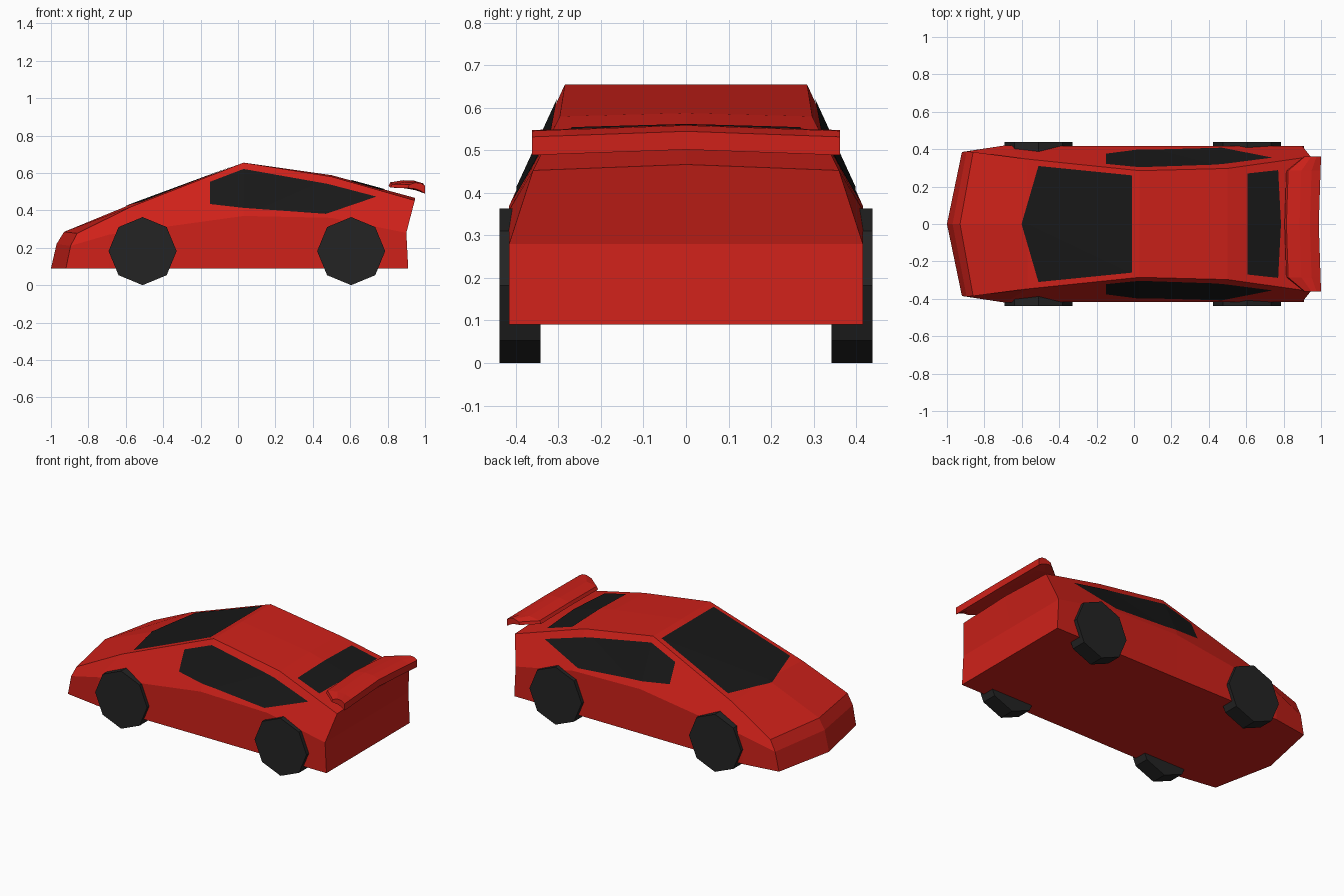
import bpy, bmesh, math
from mathutils import Vector

if "Cube" in bpy.data.objects:
    bpy.data.objects.remove(bpy.data.objects["Cube"])


def material(name, rgb):
    m = bpy.data.materials.new(name)
    m.diffuse_color = (*rgb, 1)
    m.use_nodes = True
    m.node_tree.nodes["Principled BSDF"].inputs["Base Color"].default_value = m.diffuse_color
    return m


RED = material("red_paint", (0.62, 0.015, 0.01))
GLASS = material("dark_glass", (0.009, 0.009, 0.009))
RUBBER = material("rubber", (0.017, 0.017, 0.017))


def finish(name, bm, mat):
    mesh = bpy.data.meshes.new(name)
    bm.to_mesh(mesh)
    bm.free()
    mesh.materials.append(mat)
    ob = bpy.data.objects.new(name, mesh)
    bpy.context.collection.objects.link(ob)
    return ob


# Body stations: sill, waist and shoulder points of one half
STATIONS = [
    [(-1.0, 0, .09), (-.97, 0, .22), (-.93, 0, .285)],
    [(-.92, .385, .09), (-.895, .388, .21), (-.86, .385, .277)],
    [(-.69, .42, .09), (-.69, .42, .27), (-.57, .347, .42)],
    [(.03, .416, .09), (.03, .416, .37), (.03, .285, .655)],
    [(.5, .416, .09), (.5, .416, .36), (.5, .297, .58)],
    [(.91, .416, .09), (.9, .416, .28), (.945, .36, .453)],
]
# Centre line of hood, roof and tail
CROWN = [(-.93, 0, .285), None, (-.57, 0, .433), (.03, 0, .655), (.5, 0, .588), (.945, 0, .467)]


def body_bmesh():
    bm = bmesh.new()
    for s in (1, -1):
        def face(*pts):
            bm.faces.new([bm.verts.new((x, y * s, z)) for x, y, z in pts])
        for a, b in zip(STATIONS, STATIONS[1:]):
            for k in (0, 1):
                face(a[k], b[k], b[k + 1], a[k + 1])
        # hood, then roof panels
        face(CROWN[0], STATIONS[1][2], STATIONS[2][2], CROWN[2])
        for i in (2, 3, 4):
            face(CROWN[i], STATIONS[i][2], STATIONS[i + 1][2], CROWN[i + 1])
        # tail and floor
        lo, mid, top = STATIONS[-1]
        tail_lo, tail_mid = (lo[0], 0, lo[2]), (mid[0], 0, mid[2])
        face(lo, mid, tail_mid, tail_lo)
        face(mid, top, CROWN[-1], tail_mid)
        face(*[st[0] for st in STATIONS], tail_lo)
    bmesh.ops.remove_doubles(bm, verts=bm.verts, dist=1e-4)
    bmesh.ops.recalc_face_normals(bm, faces=bm.faces)
    return bm


finish("body", body_bmesh(), RED)


def window(name, outline, axis):
    """Cut a convex outline, seen along an axis, out of a copy of the body skin."""
    bm = body_bmesh()
    bmesh.ops.triangulate(bm, faces=bm.faces)
    bm.normal_update()
    away = [f for f in bm.faces
            if (f.normal.z < .6 if axis == 2 else abs(f.normal.y) < .5)]
    bmesh.ops.delete(bm, geom=away, context='FACES')
    other = 3 - axis
    centre = sum((Vector(p) for p in outline), Vector((0, 0))) / len(outline)
    for p, q in zip(outline, outline[1:] + outline[:1]):
        p, q = Vector(p), Vector(q)
        n = Vector((q.y - p.y, p.x - q.x))
        if n.dot(centre - p) > 0:
            n = -n
        co, no = Vector((p.x, 0, 0)), Vector((n.x, 0, 0))
        co[other], no[other] = p.y, n.y
        bmesh.ops.bisect_plane(bm, geom=bm.verts[:] + bm.edges[:] + bm.faces[:],
                               plane_co=co, plane_no=no, clear_outer=True)
    bm.normal_update()
    for v in bm.verts:
        v.co += v.normal * .003
    finish(name, bm, GLASS)


window("windshield", [(-.6, 0), (-.51, .31), (-.01, .26), (-.01, -.26), (-.51, -.31)], 2)
window("rear_window", [(.605, .27), (.77, .288), (.785, 0), (.77, -.288), (.605, -.27)], 2)
window("side_windows", [(-.39, .46), (.03, .62), (.48, .54), (.74, .472), (.47, .38), (.03, .412)], 1)

# Spoiler: wing profile swept across, with trimmed front corners
WING = [(.805, .532), (.815, .55), (.885, .561), (.94, .559), (.988, .545), (.988, .502), (.94, .518), (.885, .528)]
bm = bmesh.new()
rings = []
for y in (-.362, -.285, 0, .285, .362):
    tip, drop = abs(y) > .3, .013 * abs(y) / .362
    ring = []
    for x, z in WING:
        if tip:
            x = .91 + (x - .805) * .09 / .183
        else:
            x += .012 * abs(y) / .362
        ring.append(bm.verts.new((x, y, z - drop)))
    rings.append(ring)
n = len(WING)
for a, b in zip(rings, rings[1:]):
    for i in range(n):
        bm.faces.new((a[i], a[(i + 1) % n], b[(i + 1) % n], b[i]))
bm.faces.new(rings[0])
bm.faces.new(rings[-1])
bmesh.ops.recalc_face_normals(bm, faces=bm.faces)
finish("spoiler", bm, RED)

# Eight-sided wheels
for end, x in (("front", -.51), ("rear", .605)):
    for side, s in (("right", -1), ("left", 1)):
        bpy.ops.mesh.primitive_cylinder_add(vertices=8, radius=.182, depth=.097,
                                            location=(x, s * .3905, .182),
                                            rotation=(math.pi / 2, 0, 0))
        wheel = bpy.context.object
        wheel.name = f"{end}_{side}_wheel"
        wheel.data.materials.append(RUBBER)
